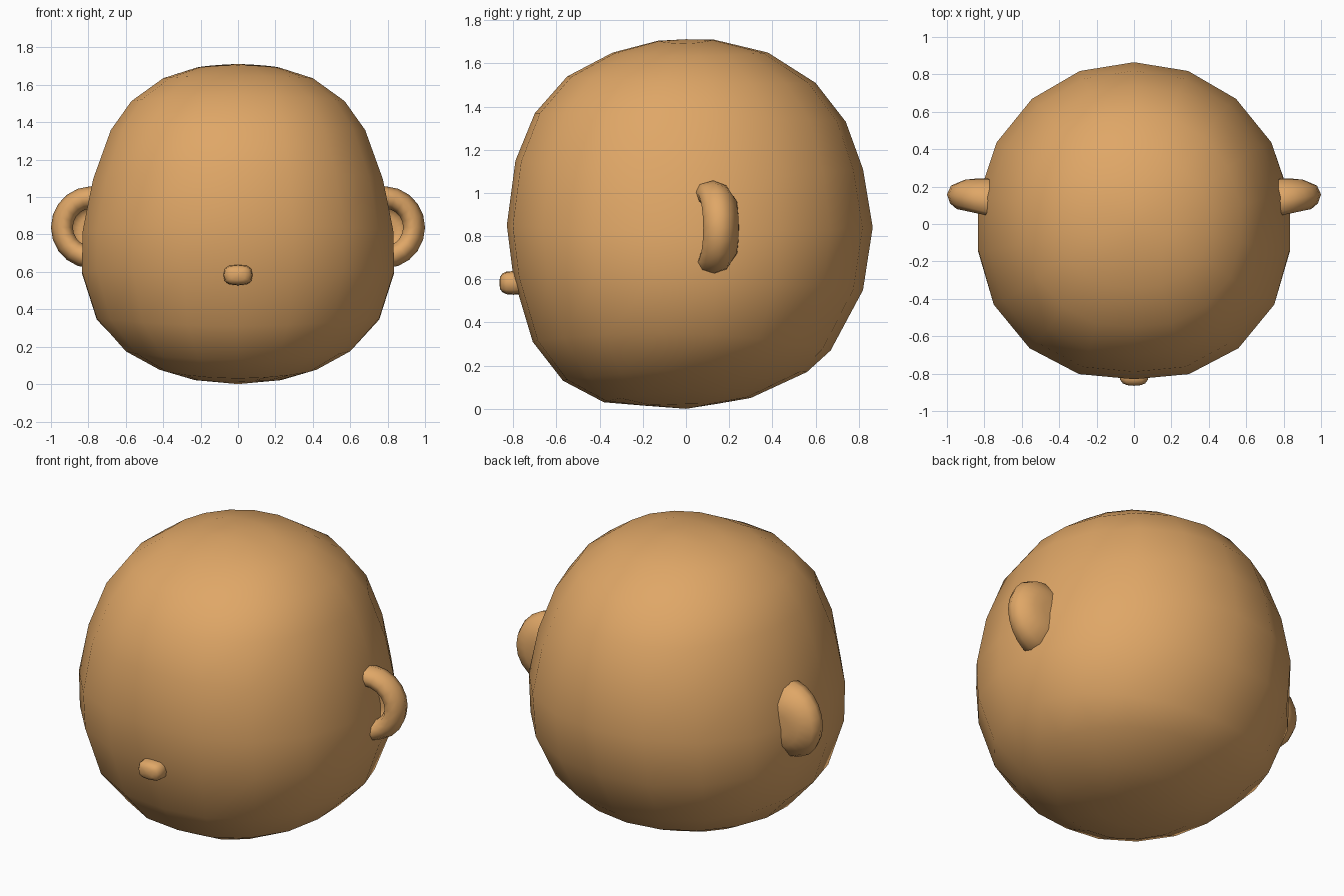
import bpy, bmesh, math

if "Cube" in bpy.data.objects:
    bpy.data.objects.remove(bpy.data.objects["Cube"])

skin = bpy.data.materials.new("tan_skin")
skin.diffuse_color = (0.74, 0.385, 0.135, 1)
skin.use_nodes = True
skin.node_tree.nodes["Principled BSDF"].inputs["Base Color"].default_value = skin.diffuse_color


def finish(bm, name):
    bmesh.ops.recalc_face_normals(bm, faces=bm.faces)
    for f in bm.faces:
        f.smooth = True
    me = bpy.data.meshes.new(name)
    bm.to_mesh(me)
    bm.free()
    me.materials.append(skin)
    ob = bpy.data.objects.new(name, me)
    bpy.context.collection.objects.link(ob)
    return ob


def bridge(bm, a, b, closed=True):
    n = len(a)
    for i in range(n if closed else n - 1):
        j = (i + 1) % n
        bm.faces.new((a[i], a[j], b[j], b[i]))


# Head: 18-sided rings (half width, side z, front y, front z, back y, back z)
RINGS = [
    (0.22, 1.692, -0.13, 1.705, 0.13, 1.71),
    (0.40, 1.635, -0.34, 1.65, 0.38, 1.65),
    (0.57, 1.51, -0.55, 1.54, 0.60, 1.51),
    (0.68, 1.355, -0.70, 1.37, 0.74, 1.33),
    (0.775, 1.09, -0.79, 1.15, 0.82, 1.11),
    (0.83, 0.82, -0.83, 0.85, 0.865, 0.84),
    (0.835, 0.60, -0.80, 0.61, 0.82, 0.55),
    (0.755, 0.35, -0.71, 0.31, 0.67, 0.27),
    (0.60, 0.18, -0.57, 0.13, 0.56, 0.17),
    (0.42, 0.08, -0.38, 0.03, 0.30, 0.05),
    (0.23, 0.022, -0.20, 0.015, 0.15, 0.024),
]
SEG = 18
bm = bmesh.new()
rings = []
for w, zs, yf, zf, yb, zb in RINGS:
    ring = []
    for i in range(SEG):
        a = 2 * math.pi * i / SEG
        c = math.cos(a)
        # the face side is a little squarer than the back
        bulge = 1 + (0.045 if c < 0 else 0.01) * abs(math.sin(2 * a))
        x = w / math.cos(math.pi / SEG) * math.sin(a)
        if abs(c) > 0.3:
            x *= 1 + (bulge - 1) * 0.7
        y = c * (yb if c > 0 else -yf) * bulge
        z = zs + c * (zb - zf) / 2 + c * c * ((zb + zf) / 2 - zs)
        ring.append(bm.verts.new((x, y, z)))
    rings.append(ring)
for a, b in zip(rings, rings[1:]):
    bridge(bm, a, b)
for ring, z in ((rings[0], 1.712), (rings[-1], 0.0)):
    pole = bm.verts.new((0, 0, z))
    for i in range(SEG):
        bm.faces.new((ring[i], ring[(i + 1) % SEG], pole))
finish(bm, "head")

# Nose: small squarish button
bm = bmesh.new()
bmesh.ops.create_uvsphere(bm, u_segments=12, v_segments=8, radius=1)
for v in bm.verts:
    x, y, z = (math.copysign(abs(t) ** 0.7, t) if abs(t) > 1e-5 else 0 for t in v.co)
    v.co = (x * 0.078, -0.80 + z * 0.065, 0.583 + y * 0.055)
finish(bm, "nose")

# Ears: cupped rim profile (radius, y) swept around the ear centre
PROFILE = [(0.06, 0.165), (0.11, 0.165), (0.10, 0.115), (0.125, 0.07), (0.165, 0.06),
           (0.20, 0.095), (0.217, 0.15), (0.195, 0.205), (0.12, 0.237), (0.06, 0.243)]


def ear(name, side):
    bm = bmesh.new()
    rows = []
    for i in range(13):
        a = math.radians(-105 + 210 * i / 12)
        row = []
        for r, y in [(0, 0.165)] + PROFILE + [(0, 0.245)]:
            front = max(0, (0.21 - y) / 0.15)
            dy = front * (0.035 * math.cos(a) - 0.015) if r else 0
            if r > 0.19:
                dy -= 0.02 * (1 - math.cos(a))
            row.append(bm.verts.new((side * (0.783 + r * math.cos(a)), y + dy,
                                     0.838 + r * 1.01 * math.sin(a))))
        rows.append(row)
    for a, b in zip(rows, rows[1:]):
        bridge(bm, a, b, closed=False)
    bmesh.ops.remove_doubles(bm, verts=bm.verts, dist=0.0005)
    finish(bm, name)


ear("right_ear", 1)
ear("left_ear", -1)
